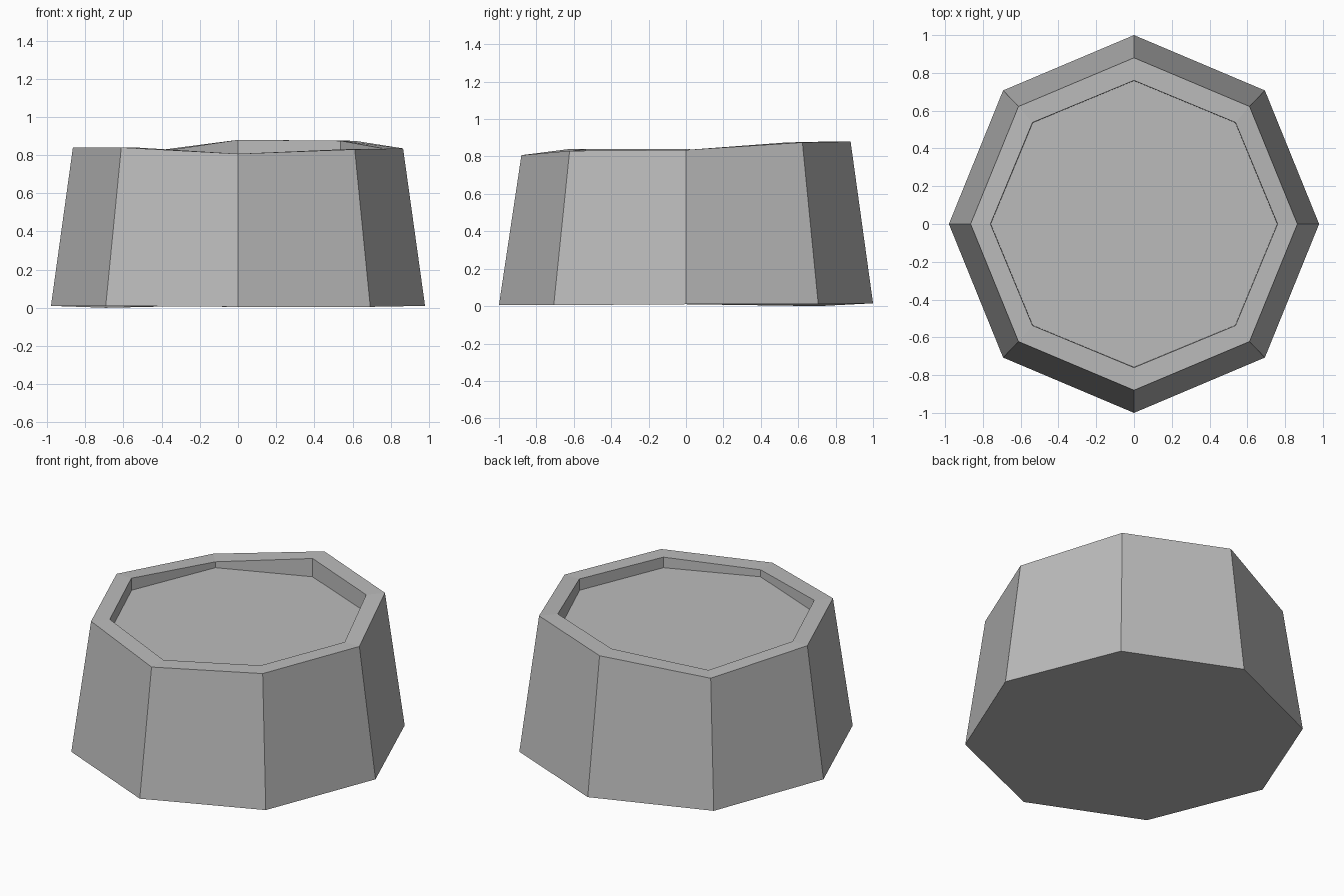
import bpy, bmesh
from math import cos, sin, pi

cube = bpy.data.objects.get("Cube")
if cube:
    bpy.data.objects.remove(cube)

# Plain grey material
grey = bpy.data.materials.new("stone_grey")
grey.use_nodes = True
colour = (0.5, 0.5, 0.5, 1)
grey.diffuse_color = colour
grey.node_tree.nodes["Principled BSDF"].inputs["Base Color"].default_value = colour

# Uneven heights, counter-clockwise from +x
base_z = (.01, .01, .015, 0, .01, .01, .005, .005)
rim_z = (.835, .875, .88, .80, .84, .84, .807, .83)

bm = bmesh.new()


def ring(rx, ry, heights):
    """Octagon with a corner on each axis."""
    return [bm.verts.new((rx * cos(i * pi / 4), ry * sin(i * pi / 4), z))
            for i, z in enumerate(heights)]


def bridge(a, b):
    for i in range(8):
        j = (i + 1) % 8
        bm.faces.new((a[i], a[j], b[j], b[i]))


# Tapered wall, sloping rim, shallow recess
base = ring(.98, 1, base_z)
rim_outer = ring(.865, .88, rim_z)
rim_inner = ring(.76, .76, rim_z)
floor = ring(.758, .758, [.763] * 8)
for lower, upper in ((base, rim_outer), (rim_outer, rim_inner), (rim_inner, floor)):
    bridge(lower, upper)

# Underside and recessed top
bm.faces.new(base[::-1])
bm.faces.new(floor)
bmesh.ops.recalc_face_normals(bm, faces=bm.faces[:])

mesh = bpy.data.meshes.new("octagonal_tub")
bm.to_mesh(mesh)
bm.free()
mesh.materials.append(grey)
tub = bpy.data.objects.new("octagonal_tub", mesh)
bpy.context.collection.objects.link(tub)
